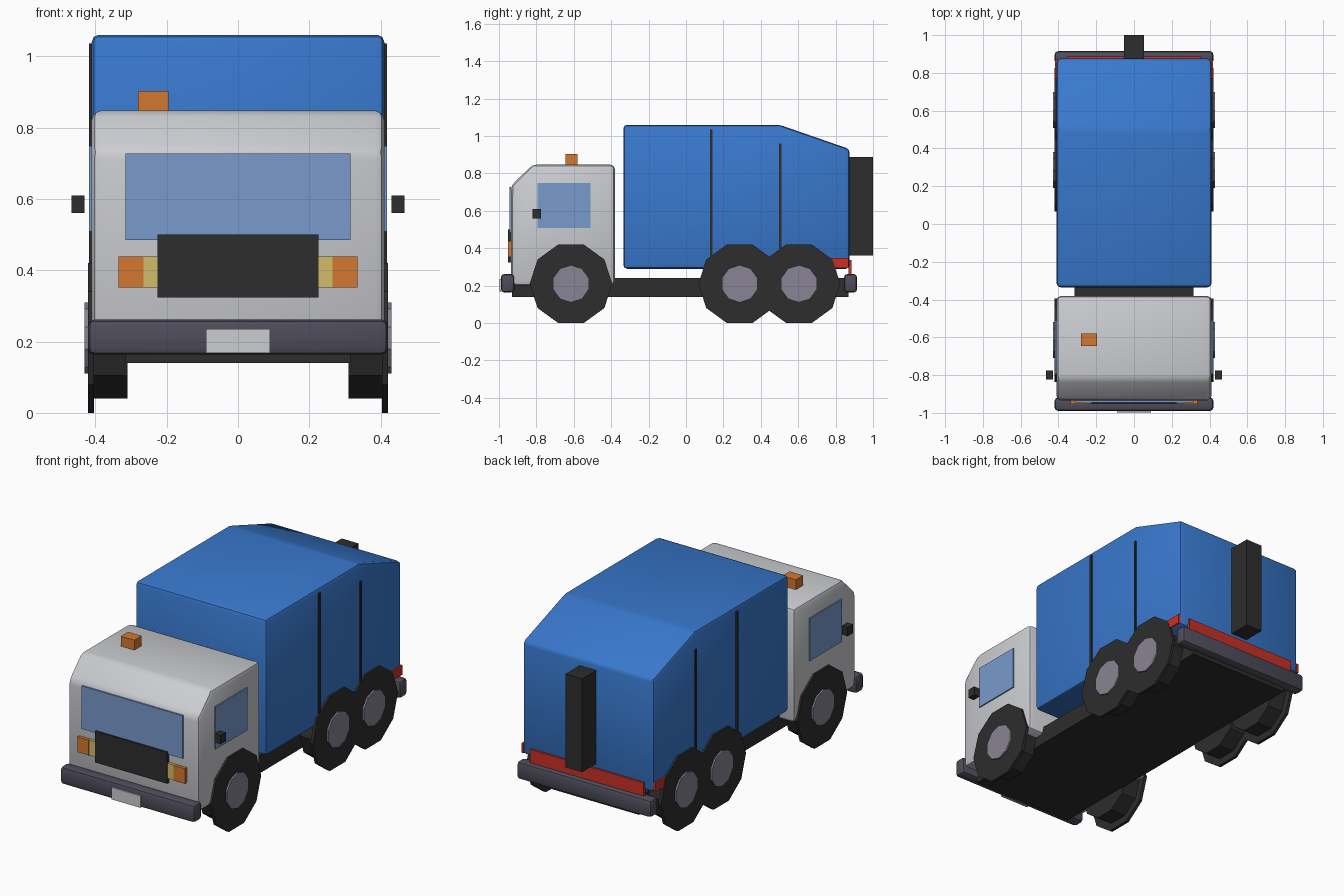
import bpy, bmesh, math

if "Cube" in bpy.data.objects:
    bpy.data.objects.remove(bpy.data.objects["Cube"])


def material(name, rgb):
    """Material from 0-255 display values, stored as linear."""
    m = bpy.data.materials.new(name)
    lin = [((c / 255 + 0.055) / 1.055) ** 2.4 for c in rgb]
    m.diffuse_color = (*lin, 1)
    m.use_nodes = True
    m.node_tree.nodes["Principled BSDF"].inputs["Base Color"].default_value = m.diffuse_color
    return m


BLUE = material("body_blue", (56, 120, 205))
GREY = material("cab_grey", (204, 205, 210))
BLACK = material("rubber_black", (45, 45, 45))
BUMPER = material("bumper_grey", (78, 77, 91))
HUB = material("hub_grey", (136, 131, 147))
GLASS = material("glass_blue", (121, 155, 205))
ORANGE = material("signal_orange", (212, 120, 46))
YELLOW = material("lamp_yellow", (210, 190, 105))
RED = material("tail_red", (200, 48, 38))


def prism(name, profile, x0, x1, mat, bevel=0.0, segments=2):
    """Extrude a (y, z) profile along x, with optional rounded edges."""
    bm = bmesh.new()
    a = [bm.verts.new((x0, y, z)) for y, z in profile]
    b = [bm.verts.new((x1, y, z)) for y, z in profile]
    bm.faces.new(a)
    bm.faces.new(b[::-1])
    n = len(a)
    for i in range(n):
        j = (i + 1) % n
        bm.faces.new((a[i], b[i], b[j], a[j]))
    bmesh.ops.recalc_face_normals(bm, faces=bm.faces)
    if bevel:
        bmesh.ops.bevel(bm, geom=bm.edges[:], offset=bevel, segments=segments,
                        profile=0.5, affect='EDGES', clamp_overlap=True)
    me = bpy.data.meshes.new(name)
    bm.to_mesh(me)
    bm.free()
    me.materials.append(mat)
    ob = bpy.data.objects.new(name, me)
    bpy.context.collection.objects.link(ob)
    if bevel:
        bpy.context.view_layer.objects.active = ob
        ob.select_set(True)
        bpy.ops.object.shade_smooth_by_angle(angle=math.radians(35))
        ob.select_set(False)
    return ob


def box(name, x, y, z, mat, bevel=0.0):
    rect = [(y[0], z[0]), (y[1], z[0]), (y[1], z[1]), (y[0], z[1])]
    return prism(name, rect, x[0], x[1], mat, bevel)


def ring(y, z, r, turn=0.0):
    """Ten-sided outline."""
    return [(y + r * math.cos(math.radians(36 * k + turn)),
             z + r * math.sin(math.radians(36 * k + turn))) for k in range(10)]


# Main volumes
box("chassis", (-0.315, 0.315), (-0.93, 0.87), (0.14, 0.24), BLACK)
prism("cab", [(-0.935, 0.20), (-0.38, 0.20), (-0.38, 0.847), (-0.82, 0.847),
              (-0.935, 0.735)], -0.41, 0.41, GREY, 0.025)
prism("cargo_body", [(-0.335, 0.29), (0.875, 0.29), (0.875, 0.93),
                     (0.50, 1.06), (-0.335, 1.06)], -0.41, 0.41, BLUE, 0.02)

# Bumpers and number plate
box("front_bumper", (-0.42, 0.42), (-0.99, -0.918), (0.163, 0.262), BUMPER, 0.018)
box("rear_bumper", (-0.42, 0.42), (0.845, 0.915), (0.163, 0.262), BUMPER, 0.018)
box("plate", (-0.09, 0.09), (-0.998, -0.989), (0.168, 0.235), GREY)

# Cab front
box("windshield", (-0.315, 0.315), (-0.944, -0.935), (0.485, 0.727), GLASS)
box("grille", (-0.225, 0.225), (-0.953, -0.93), (0.323, 0.50), BLACK)
box("beacon", (-0.28, -0.195), (-0.645, -0.58), (0.84, 0.903), ORANGE)

# Rear column and tail strip
box("rear_column", (-0.052, 0.052), (0.865, 1.0), (0.36, 0.887), BLACK)
box("tail_strip", (-0.355, 0.355), (0.87, 0.886), (0.262, 0.337), RED)

# Parts repeated on both sides
for side, s in (("left", -1), ("right", 1)):
    def pair(name, x, y, z, mat):
        box(f"{side}_{name}", sorted((s * x[0], s * x[1])), y, z, mat)

    pair("headlight", (0.225, 0.265), (-0.95, -0.93), (0.352, 0.438), YELLOW)
    pair("indicator", (0.265, 0.335), (-0.953, -0.93), (0.352, 0.438), ORANGE)
    pair("side_window", (0.41, 0.417), (-0.795, -0.51), (0.508, 0.748), GLASS)
    pair("mirror", (0.43, 0.467), (-0.822, -0.775), (0.56, 0.61), BLACK)
    pair("front_rib", (0.405, 0.417), (0.128, 0.143), (0.31, 1.035), BLACK)
    pair("rear_rib", (0.405, 0.417), (0.496, 0.511), (0.31, 0.96), BLACK)
    pair("side_tail_light", (0.405, 0.419), (0.77, 0.87), (0.295, 0.348), RED)

    # Wheels: narrow tread, wide outer wall and raised hub
    for label, y in (("front", -0.615), ("middle", 0.287), ("rear", 0.604)):
        name = f"{side}_{label}"
        prism(name + "_tread", ring(y, 0.21, 0.179), s * 0.31, s * 0.406, BLACK)
        prism(name + "_tyre_wall", ring(y, 0.21, 0.2208), s * 0.404, s * 0.421, BLACK)
        prism(name + "_hub", ring(y, 0.21, 0.10, 18), s * 0.41, s * 0.43, HUB)
